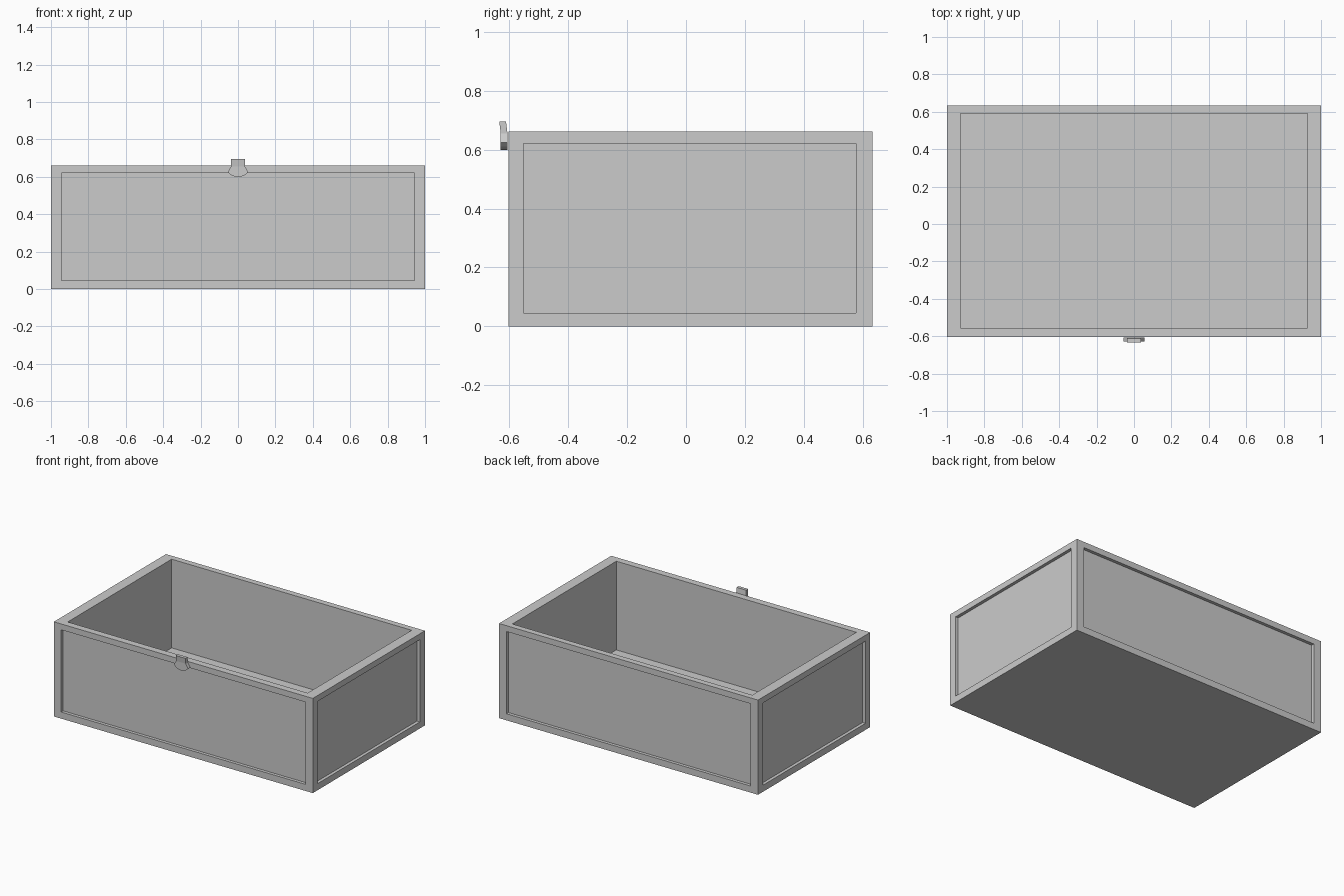
import bpy
import bmesh
from mathutils import Vector

cube = bpy.data.objects.get("Cube")
if cube:
    bpy.data.objects.remove(cube, do_unlink=True)

grey = bpy.data.materials.new("light grey")
grey.use_nodes = True
grey.diffuse_color = (0.6, 0.6, 0.6, 1)
grey.node_tree.nodes["Principled BSDF"].inputs["Base Color"].default_value = (0.6, 0.6, 0.6, 1)


def finish(bm, name):
    bmesh.ops.recalc_face_normals(bm, faces=bm.faces[:])
    mesh = bpy.data.meshes.new(name)
    bm.to_mesh(mesh)
    bm.free()
    mesh.materials.append(grey)
    obj = bpy.data.objects.new(name, mesh)
    bpy.context.collection.objects.link(obj)
    return obj


def recess(bm, face, low, high, depth):
    """Inset a face to the given limits, then sink it along its normal."""
    normal = face.normal.copy()
    bmesh.ops.inset_individual(bm, faces=[face], thickness=0.02, use_even_offset=True)
    middle = face.calc_center_median()
    for v in face.verts:
        for axis in range(3):
            if abs(normal[axis]) < 0.5:
                v.co[axis] = high[axis] if v.co[axis] > middle[axis] else low[axis]
    sunk = bmesh.ops.extrude_discrete_faces(bm, faces=[face])["faces"][0]
    bmesh.ops.translate(bm, verts=sunk.verts[:], vec=-normal * depth)


# Open box: hollow top and a shallow sunken panel on each of the four sides
FRONT, BACK, HEIGHT = -0.603, 0.634, 0.661
FLOOR = 0.042
bm = bmesh.new()
bmesh.ops.create_cube(bm, size=1)
for v in bm.verts:
    v.co = (v.co.x * 2, BACK if v.co.y > 0 else FRONT, HEIGHT if v.co.z > 0 else 0)
bm.normal_update()
for face in bm.faces[:]:
    if face.normal.z > 0.5:
        recess(bm, face, (-0.927, -0.555, 0), (0.927, 0.592, 0), HEIGHT - FLOOR)
    elif face.normal.z > -0.5:
        recess(bm, face, (-0.943, -0.552, 0.046), (0.943, 0.577, 0.62), 0.022)
finish(bm, "open_box")

# Latch: outline swept through its thickness, with the top tab leaning forward
half = [(0.037, 0.695), (0.037, 0.655), (0.055, 0.625), (0.04, 0.611), (0.02, 0.602)]
outline = half + [(0, 0.599)] + [(-x, z) for x, z in reversed(half)]
bm = bmesh.new()
plate = bm.faces.new([bm.verts.new((x, -0.606, z)) for x, z in outline])
# a crease across the plate where the tab starts to lean
bm.verts.ensure_lookup_table()
bmesh.ops.connect_verts(bm, verts=[bm.verts[1], bm.verts[-2]])
rear = bm.faces[:]
swept = bmesh.ops.extrude_face_region(bm, geom=rear, use_keep_orig=True)["geom"]
bmesh.ops.translate(bm, vec=Vector((0, -0.023, 0)),
                    verts=[g for g in swept if isinstance(g, bmesh.types.BMVert)])
for v in bm.verts:
    if v.co.z > 0.68:
        v.co.y -= 0.005
finish(bm, "front_latch")
